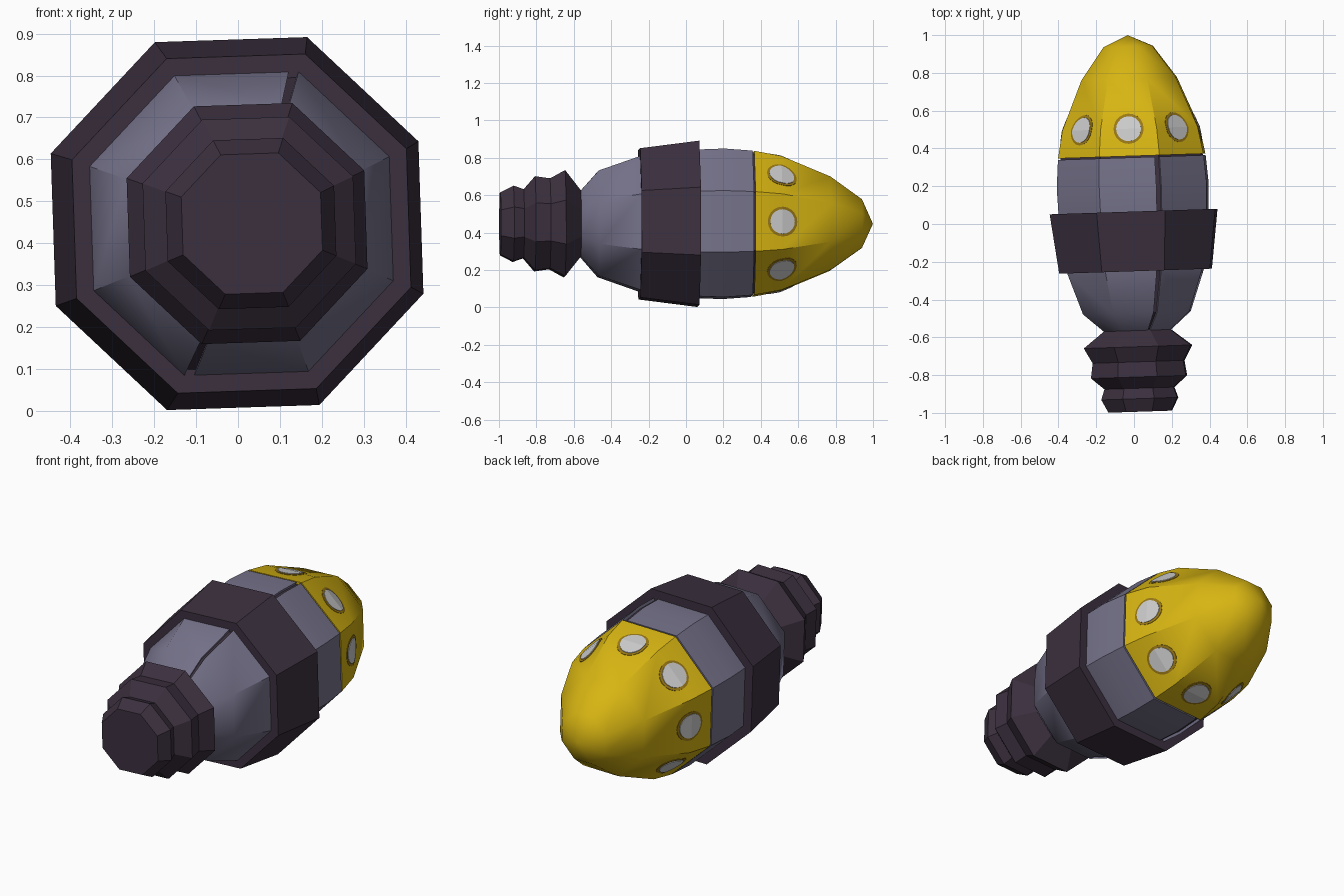
import bpy, bmesh, math
from mathutils import Matrix, Vector

if "Cube" in bpy.data.objects:
    bpy.data.objects.remove(bpy.data.objects["Cube"], do_unlink=True)

SIDES = 8
STEP = 2 * math.pi / SIDES
TILT = math.radians(1.9)
# Whole body lies along y, slightly turned and rolled
PLACE = Matrix.Translation((0, 0, 0.447)) @ Matrix.Rotation(TILT, 4, "Z") @ Matrix.Rotation(-TILT, 4, "Y")


def material(name, rgb):
    m = bpy.data.materials.new(name)
    m.use_nodes = True
    m.diffuse_color = (*rgb, 1)
    m.node_tree.nodes["Principled BSDF"].inputs["Base Color"].default_value = (*rgb, 1)
    return m


dark = material("dark plum", (0.045, 0.03, 0.05))
grey = material("slate grey", (0.18, 0.17, 0.255))
yellow = material("yellow", (0.68, 0.46, 0.006))
gold = material("dark gold", (0.32, 0.19, 0.008))
white = material("pale grey", (0.6, 0.6, 0.6))


def finish(name, bm, mat, smooth=None):
    bmesh.ops.remove_doubles(bm, verts=bm.verts, dist=0.0001)
    bmesh.ops.recalc_face_normals(bm, faces=bm.faces)
    bm.transform(PLACE)
    me = bpy.data.meshes.new(name)
    bm.to_mesh(me)
    bm.free()
    me.materials.append(mat)
    ob = bpy.data.objects.new(name, me)
    bpy.context.collection.objects.link(ob)
    if smooth:
        bpy.ops.object.select_all(action="DESELECT")
        ob.select_set(True)
        bpy.context.view_layer.objects.active = ob
        bpy.ops.object.shade_smooth_by_angle(angle=math.radians(smooth))
    return ob


def corner(k, r, y):
    a = (k + 0.5) * STEP
    return Vector((r * math.cos(a), y, r * math.sin(a)))


def skin(bm, sections, loop_profile, loop_ring):
    """Join matching profile sections with quads."""
    rows = [[bm.verts.new(p) for p in s] for s in sections]
    n, m = len(rows), len(rows[0])
    for i in range(n if loop_ring else n - 1):
        for j in range(m if loop_profile else m - 1):
            a, b, i2, j2 = rows[i], rows[(i + 1) % n], i, (j + 1) % m
            bm.faces.new((a[j], a[j2], b[j2], b[j]))
    if not loop_ring:
        bm.faces.new(rows[0])
        bm.faces.new(rows[-1])


def lathe(name, profile, mat, loop=False, smooth=None):
    bm = bmesh.new()
    skin(bm, [[corner(k, r, y) for r, y in profile] for k in range(SIDES)], loop, True)
    # Drop zero-area slivers where the profile meets the axis
    bmesh.ops.dissolve_degenerate(bm, dist=0.0001, edges=bm.edges)
    return finish(name, bm, mat, smooth)


# Grey shell outline as (radius, y)
shell = [(0.19, -0.565), (0.305, -0.47), (0.387, -0.25), (0.425, 0.07), (0.43, 0.2), (0.418, 0.352)]
inner = [(r - 0.04, y) for r, y in reversed(shell)]

# Dark core seen through the seams
core = [(r - 0.015, y) for r, y in shell] + [(0.4, 0.37)]
lathe("inner_core", [(0, -0.565)] + core + [(0, 0.37)], dark)

# Two shell halves with a narrow seam at one end of each
for name, start in (("shell_left", -3), ("shell_right", 1)):
    sections = [[corner(start + k, r, y) for r, y in shell + inner] for k in range(5)]
    sections[0] = [p.lerp(q, 0.08) for p, q in zip(sections[0], sections[1])]
    bm = bmesh.new()
    skin(bm, sections, True, False)
    finish(name, bm, grey, 40)

# Wide middle band
lathe("middle_band", [(0.36, -0.25), (0.432, -0.25), (0.475, 0.066), (0.4, 0.066)], dark, loop=True)

# Stepped tail
lathe("stepped_tail", [(0, -0.5), (0.17, -0.5), (0.185, -0.56), (0.307, -0.65), (0.26, -0.73),
                       (0.272, -0.81), (0.198, -0.87), (0.218, -0.925), (0.18, -0.994), (0, -0.994)], dark)

# Yellow nose
BEND = 0.505
nose = [(0.417, 0.36), (0.388, BEND), (0.27, 0.77), (0.14, 0.94), (0, 1.0)]
lathe("nose", [(0, 0.36)] + nose, yellow, smooth=40)


def nose_point(k, u, y, lift):
    """Point on flat side k of the nose, raised by lift."""
    (r0, y0), (r1, y1) = nose[0:2] if y < BEND else nose[1:3]
    r = r0 + (r1 - r0) * (y - y0) / (y1 - y0)
    d = r * math.cos(STEP / 2) + lift
    return Matrix.Rotation(-k * STEP, 3, "Y") @ Vector((d, y, u))


def spot(name, k, radius, lift, mat):
    """Thin round plate that folds with the nose surface."""
    bm = bmesh.new()
    n = 20

    def rim(h):
        return [bm.verts.new(nose_point(k, radius * math.cos(2 * math.pi * i / n),
                                        BEND + radius * math.sin(2 * math.pi * i / n), h)) for i in range(n)]
    top, low = rim(lift), rim(-0.003)
    mid = bm.verts.new(nose_point(k, 0, BEND, lift))
    for i in range(n):
        j = (i + 1) % n
        bm.faces.new((mid, top[i], top[j]))
        bm.faces.new((top[i], low[i], low[j], top[j]))
    finish(name, bm, mat)


# Round lights, one on each side of the nose
for k in range(SIDES):
    spot(f"light_rim_{k + 1}", k, 0.08, 0.002, gold)
    spot(f"light_{k + 1}", k, 0.066, 0.005, white)
